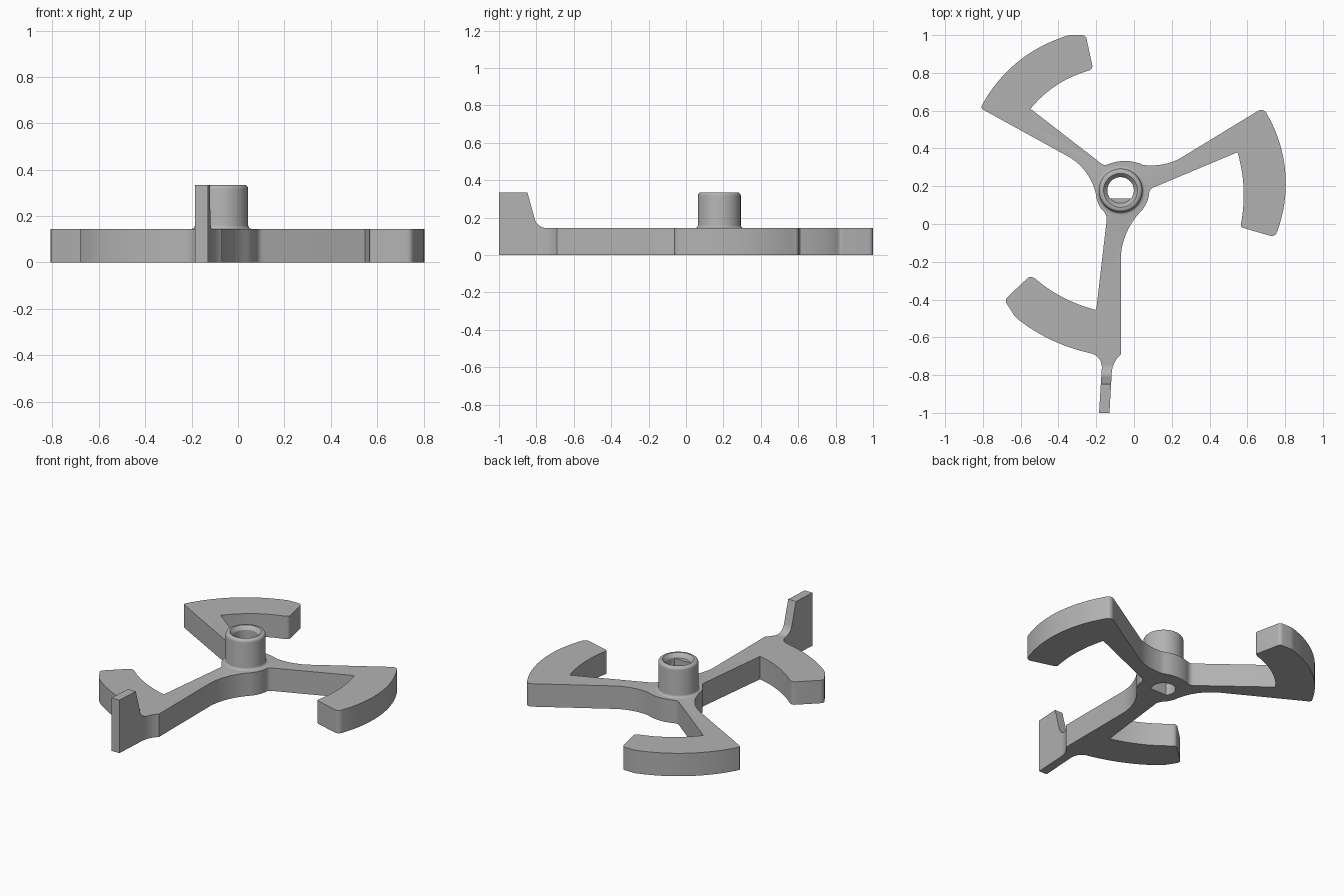
import bpy, bmesh, math
from mathutils import Vector

if "Cube" in bpy.data.objects:
    bpy.data.objects.remove(bpy.data.objects["Cube"])

H, TOP = 0.145, 0.335          # plate thickness, overall height
CX, CY = -0.071, 0.178         # hub axis

grey = bpy.data.materials.new("plain grey")
grey.diffuse_color = (0.45, 0.45, 0.45, 1)
grey.use_nodes = True
grey.node_tree.nodes["Principled BSDF"].inputs["Base Color"].default_value = grey.diffuse_color


def arc(a, b, c, n=10):
    """Points on the circular arc from a through b to c."""
    (ax, ay), (bx, by), (cx, cy) = a, b, c
    d = 2 * (ax * (by - cy) + bx * (cy - ay) + cx * (ay - by))
    if abs(d) < 1e-7:          # straight run
        return [a, b, c]
    A, B, C = ax * ax + ay * ay, bx * bx + by * by, cx * cx + cy * cy
    ux = (A * (by - cy) + B * (cy - ay) + C * (ay - by)) / d
    uy = (A * (cx - bx) + B * (ax - cx) + C * (bx - ax)) / d
    r = math.hypot(ax - ux, ay - uy)
    t0 = math.atan2(ay - uy, ax - ux)
    t1 = math.atan2(cy - uy, cx - ux)
    cross = (bx - ax) * (cy - by) - (by - ay) * (cx - bx)
    sweep = (t1 - t0) % math.tau if cross > 0 else -((t0 - t1) % math.tau)
    return [(ux + r * math.cos(t0 + sweep * i / n),
             uy + r * math.sin(t0 + sweep * i / n)) for i in range(n + 1)]


def finish(name, bm):
    bmesh.ops.remove_doubles(bm, verts=bm.verts, dist=1e-5)
    bmesh.ops.recalc_face_normals(bm, faces=bm.faces)
    me = bpy.data.meshes.new(name)
    bm.to_mesh(me)
    bm.free()
    me.materials.append(grey)
    ob = bpy.data.objects.new(name, me)
    bpy.context.collection.objects.link(ob)
    return ob


def prism(name, pts, z0, z1):
    bm = bmesh.new()
    low = [bm.verts.new((x, y, z0)) for x, y in pts]
    high = [bm.verts.new((x, y, z1)) for x, y in pts]
    bm.faces.new(low)
    bm.faces.new(high)
    for i in range(len(pts)):
        j = (i + 1) % len(pts)
        bm.faces.new((low[i], low[j], high[j], high[i]))
    return finish(name, bm)


def lathe(name, profile, n=64):
    """Closed solid of revolution about the hub axis."""
    bm = bmesh.new()
    rings = [[bm.verts.new((CX + r * math.cos(math.tau * i / n),
                            CY + r * math.sin(math.tau * i / n), z)) for i in range(n)]
             for r, z in profile]
    for a, b in zip(rings, rings[1:]):
        for i in range(n):
            j = (i + 1) % n
            bm.faces.new((a[i], a[j], b[j], b[i]))
    bm.faces.new(rings[0])
    bm.faces.new(rings[-1])
    return finish(name, bm)


def boolean(target, tool, op):
    m = target.modifiers.new(op, 'BOOLEAN')
    m.operation, m.object, m.solver = op, tool, 'EXACT'
    bpy.context.view_layer.objects.active = target
    bpy.ops.object.modifier_apply(modifier=m.name)
    bpy.data.objects.remove(tool, do_unlink=True)


def smooth(ob):
    bpy.ops.object.select_all(action='DESELECT')
    ob.select_set(True)
    bpy.context.view_layer.objects.active = ob
    bpy.ops.object.shade_smooth_by_angle(angle=math.radians(28))


# Flat three-armed plate, outlined anticlockwise from the foot
JOIN = -0.73
right_fillet = arc((-0.118, -0.79), (-0.104, -0.735), (-0.07, -0.69))
left_fillet = arc((-0.235, -0.683), (-0.187, -0.71), (-0.171, -0.77))


def x_at(fillet, y):
    """Width of the foot at y, from its fillet or its straight neck."""
    pts = sorted(fillet, key=lambda p: p[1])
    if y <= pts[0][1]:
        t = (y + 1) / (pts[0][1] + 1)
        start = -0.130 if fillet is right_fillet else -0.185
        return start + t * (pts[0][0] - start)
    for p, q in zip(pts, pts[1:]):
        if p[1] <= y <= q[1]:
            return p[0] + (q[0] - p[0]) * (y - p[1]) / (q[1] - p[1])


outline = [(x_at(right_fillet, JOIN), JOIN)]
outline += [p for p in right_fillet if p[1] > JOIN + 0.002]
outline += arc((-0.07, -0.17), (-0.041, -0.05), (0.035, 0.065))          # stem to hub
outline += arc((0.04, 0.07), (0.067, 0.112), (0.08, 0.16), 5)
outline += arc((0.08, 0.165), (0.088, 0.183), (0.11, 0.196), 4)
# right hook
outline += arc((0.548, 0.38), (0.58, 0.19), (0.566, 0.0), 14)
outline += arc((0.565, -0.005), (0.57, -0.017), (0.582, -0.022), 3)
outline += arc((0.72, -0.062), (0.742, -0.061), (0.757, -0.044), 4)
outline += arc((0.76, -0.035), (0.803, 0.185), (0.702, 0.585), 18)
outline += arc((0.70, 0.59), (0.682, 0.603), (0.655, 0.598), 4)
outline += arc((0.24, 0.345), (0.155, 0.316), (0.065, 0.311), 8)
outline += arc((0.05, 0.312), (-0.07, 0.333), (-0.13, 0.319), 8)
outline += arc((-0.135, 0.317), (-0.158, 0.313), (-0.18, 0.325), 4)
# upper left hook
outline += arc((-0.548, 0.61), (-0.405, 0.738), (-0.24, 0.812), 12)
outline += arc((-0.235, 0.815), (-0.222, 0.826), (-0.221, 0.84), 4)
outline += arc((-0.25, 0.975), (-0.258, 0.994), (-0.275, 1.0), 4)
outline += arc((-0.33, 1.0), (-0.345, 0.999), (-0.36, 0.995), 3)
outline += arc((-0.365, 0.993), (-0.613, 0.86), (-0.80, 0.638), 16)
outline += arc((-0.803, 0.632), (-0.808, 0.617), (-0.796, 0.604), 3)
outline += arc((-0.34, 0.353), (-0.24, 0.253), (-0.197, 0.13), 10)
outline += arc((-0.195, 0.125), (-0.18, 0.09), (-0.16, 0.065), 4)
outline += arc((-0.157, 0.062), (-0.147, 0.043), (-0.146, 0.01), 4)
# lower left hook
outline += arc((-0.2, -0.455), (-0.37, -0.392), (-0.525, -0.288), 12)
outline += arc((-0.53, -0.285), (-0.547, -0.28), (-0.565, -0.288), 4)
outline += arc((-0.668, -0.385), (-0.679, -0.405), (-0.672, -0.425), 4)
outline += [(-0.635, -0.482), (-0.625, -0.494)]
outline += arc((-0.605, -0.512), (-0.445, -0.61), (-0.24, -0.682), 12)
outline += [p for p in left_fillet if p[1] > JOIN + 0.002]
outline += [(x_at(left_fillet, JOIN), JOIN)]
plate = prism("three_arm_plate", outline, 0, H)

# Hub boss with a filleted foot and rounded rim
rim = arc((0.115, TOP - 0.018), (0.1097, TOP - 0.0053), (0.097, TOP), 5)
foot = arc((0.130, H), (0.1194, H + 0.0044), (0.115, H + 0.015), 5)
hub = lathe("hub", [(0.130, 0.06)] + foot + rim)
boolean(plate, hub, 'UNION')

# D-shaped through bore with a countersunk mouth
a0 = math.asin(-0.042 / 0.07)
bore = [(CX + 0.07 * math.cos(a0 + (math.pi - 2 * a0) * i / 40),
         CY + 0.07 * math.sin(a0 + (math.pi - 2 * a0) * i / 40)) for i in range(41)]
boolean(plate, prism("bore_cutter", bore, -0.1, 0.5), 'DIFFERENCE')
boolean(plate, lathe("mouth_cutter", [(0.068, TOP - 0.026), (0.073, TOP - 0.017),
                                      (0.09, TOP), (0.09, 0.4)]), 'DIFFERENCE')
smooth(plate)

# Upright finger at the end of the front arm, lofted along y
profile = [(-1.0, TOP), (-0.848, TOP), (-0.815, 0.215)]
profile += arc((-0.811, 0.2), (-0.789, 0.161), (JOIN, H), 8)
bm = bmesh.new()
rows = []
for y, z in profile:
    xl, xr = x_at(left_fillet, y), x_at(right_fillet, y)
    rows.append([bm.verts.new(Vector(c)) for c in
                 ((xl, y, 0), (xr, y, 0), (xr, y, z), (xl, y, z))])
for a, b in zip(rows, rows[1:]):
    for i in range(4):
        j = (i + 1) % 4
        bm.faces.new((a[i], a[j], b[j], b[i]))
bm.faces.new(rows[0])
bm.faces.new(rows[-1])
smooth(finish("upright_finger", bm))
